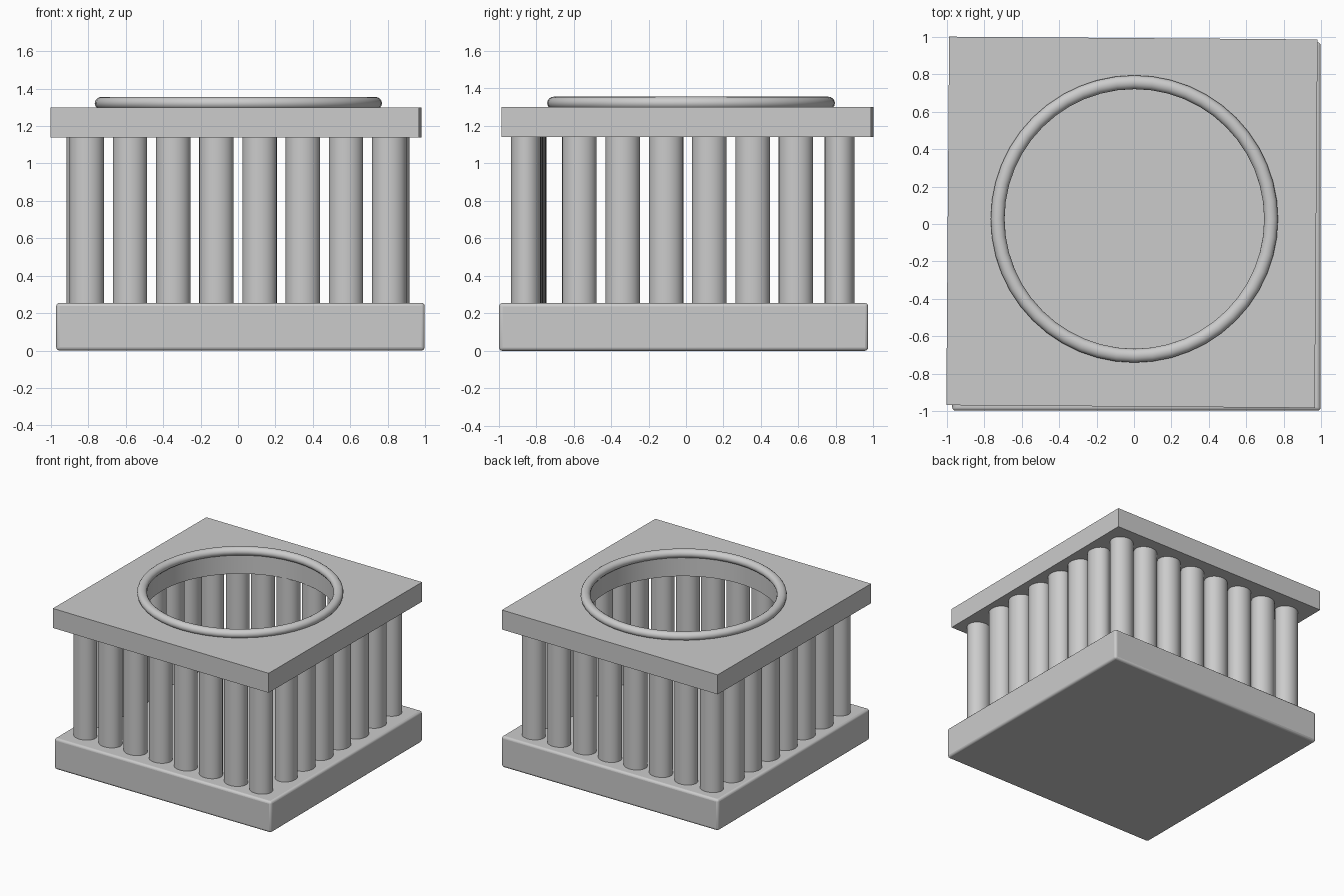
import bpy
import math

if "Cube" in bpy.data.objects:
    bpy.data.objects.remove(bpy.data.objects["Cube"])


def smooth(obj):
    bpy.ops.object.select_all(action='DESELECT')
    obj.select_set(True)
    bpy.context.view_layer.objects.active = obj
    bpy.ops.object.shade_smooth_by_angle(angle=math.radians(40))


def box(name, center, size, turn=0.0):
    bpy.ops.mesh.primitive_cube_add(size=1, location=center)
    obj = bpy.context.object
    obj.name = name
    obj.scale = size
    bpy.ops.object.transform_apply(location=False, rotation=False, scale=True)
    obj.rotation_euler.z = turn
    return obj


def column(name, x, y, rx, ry):
    z0, z1 = 0.24, 1.15
    bpy.ops.mesh.primitive_cylinder_add(vertices=32, radius=1, depth=z1 - z0,
                                        location=(x, y, (z0 + z1) / 2))
    obj = bpy.context.object
    obj.name = name
    obj.scale = (rx, ry, 1)
    bpy.ops.object.transform_apply(location=False, rotation=False, scale=True)
    smooth(obj)


# Softly rounded base slab
base = box("base", (0.013, -0.013, 0.1275), (1.97, 1.97, 0.255))
bevel = base.modifiers.new("rounded_edges", 'BEVEL')
bevel.width = 0.018
bevel.segments = 3
smooth(base)

# Columns: full rows front and back, inner columns on the sides
WIDE, THIN = 0.092, 0.08
STEP = 0.231
for i in range(8):
    x = (i - 3.5) * STEP
    column(f"front_column_{i + 1}", x, -0.840 - 0.018 * x, WIDE, THIN)
    column(f"back_column_{i + 1}", x, 0.82, WIDE, THIN)
for i in range(6):
    y = (i - 2.5) * STEP + 0.009
    column(f"left_column_{i + 1}", -0.838, y, THIN, WIDE)
    column(f"right_column_{i + 1}", 0.838, y, THIN, WIDE)

# Top plate with a round opening, turned very slightly
plate = box("top_plate", (-0.011, 0.009, 1.22), (1.97, 1.97, 0.16), -0.0076)
bpy.ops.mesh.primitive_cylinder_add(vertices=64, radius=0.715, depth=0.6,
                                    location=(0.002, 0.027, 1.22))
cutter = bpy.context.object
cutter.name = "opening_cutter"
cutter.hide_render = True
cut = plate.modifiers.new("opening", 'BOOLEAN')
cut.operation = 'DIFFERENCE'
cut.solver = 'EXACT'
cut.object = cutter
bpy.context.view_layer.objects.active = plate
bpy.ops.object.modifier_apply(modifier=cut.name)
bpy.data.objects.remove(cutter, do_unlink=True)
smooth(plate)

# Rim ring around the opening
bpy.ops.mesh.primitive_torus_add(location=(0.002, 0.027, 1.322),
                                 major_radius=0.731, minor_radius=0.037,
                                 major_segments=48, minor_segments=16)
ring = bpy.context.object
ring.name = "rim_ring"
ring.scale.z = 0.92
smooth(ring)
